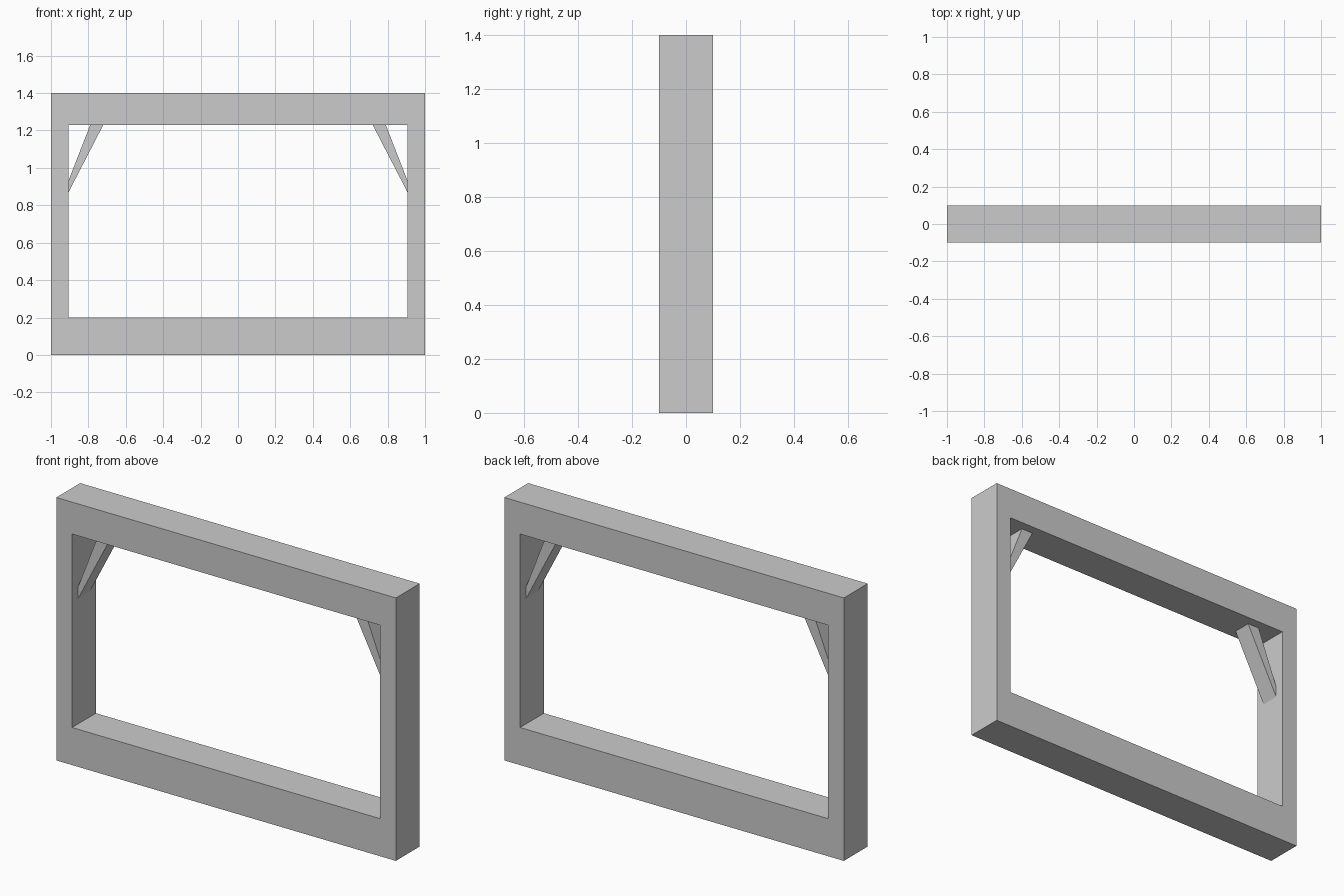
import bpy
import bmesh
from mathutils import Vector

if "Cube" in bpy.data.objects:
    bpy.data.objects.remove(bpy.data.objects["Cube"], do_unlink=True)

# Single grey finish
GREY = (0.6, 0.6, 0.6, 1)
mat = bpy.data.materials.new("plain grey")
mat.use_nodes = True
mat.diffuse_color = GREY
mat.node_tree.nodes["Principled BSDF"].inputs["Base Color"].default_value = GREY

WIDTH, HEIGHT, DEPTH = 2.0, 1.4, 0.2
INNER_X, SILL, LINTEL = 0.907, 0.2, 1.23


def make_object(name, bm):
    bmesh.ops.recalc_face_normals(bm, faces=bm.faces)
    mesh = bpy.data.meshes.new(name)
    bm.to_mesh(mesh)
    bm.free()
    mesh.materials.append(mat)
    obj = bpy.data.objects.new(name, mesh)
    bpy.context.collection.objects.link(obj)
    return obj


def extrude_y(bm, faces, depth):
    """Thicken flat faces lying at y = -depth / 2 towards the back."""
    geom = bmesh.ops.extrude_face_region(bm, geom=faces, use_keep_orig=True)["geom"]
    verts = [v for v in geom if isinstance(v, bmesh.types.BMVert)]
    bmesh.ops.translate(bm, verts=verts, vec=Vector((0, depth, 0)))


def rectangle(bm, half_x, low, high):
    corners = ((-half_x, low), (half_x, low), (half_x, high), (-half_x, high))
    return [bm.verts.new((x, -DEPTH / 2, z)) for x, z in corners]


# Frame: a rectangular ring with mitred quads, extruded to its depth
bm = bmesh.new()
outer = rectangle(bm, WIDTH / 2, 0, HEIGHT)
inner = rectangle(bm, INNER_X, SILL, LINTEL)
ring = []
for i in range(4):
    j = (i + 1) % 4
    ring.append(bm.faces.new((outer[i], outer[j], inner[j], inner[i])))
extrude_y(bm, ring, DEPTH)
make_object("frame", bm)

# Tapered corner braces between posts and lintel
BRACE_DEPTH = 0.1
PROFILE = ((INNER_X, 0.868), (INNER_X, 0.93), (0.79, LINTEL), (0.72, LINTEL))
for name, side in (("left_brace", 1), ("right_brace", -1)):
    bm = bmesh.new()
    verts = [bm.verts.new((side * x, -BRACE_DEPTH / 2, z)) for x, z in PROFILE]
    extrude_y(bm, [bm.faces.new(verts)], BRACE_DEPTH)
    make_object(name, bm)
